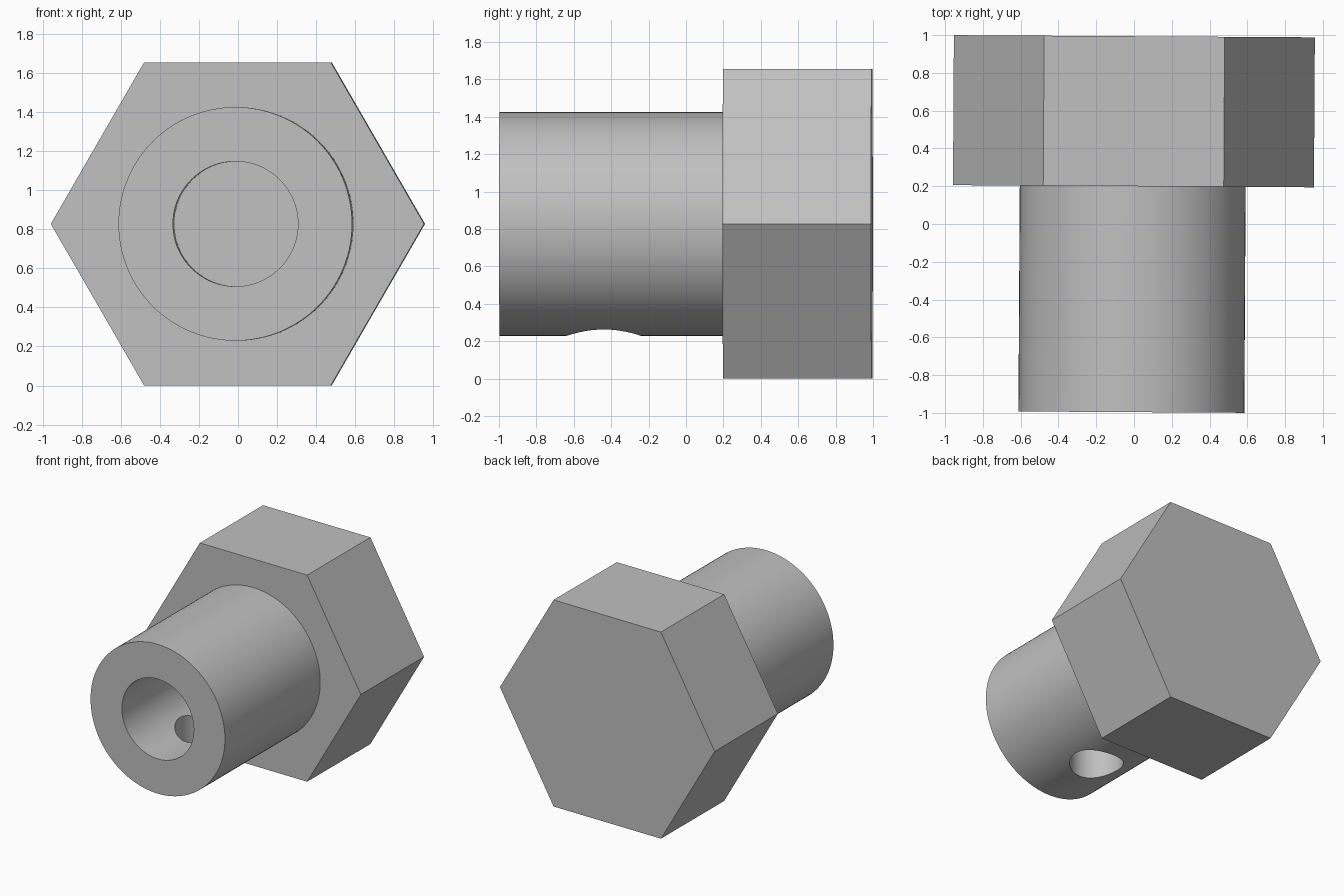
import bpy
import math
from mathutils import Matrix, Vector

if "Cube" in bpy.data.objects:
    bpy.data.objects.remove(bpy.data.objects["Cube"], do_unlink=True)

AXIS_Z = 0.8275
HEAD_FRONT = 0.20
BACK, FRONT = 0.994, -0.996

# Plain grey metal
grey = bpy.data.materials.new("grey_metal")
grey.use_nodes = True
grey.diffuse_color = (0.53, 0.53, 0.53, 1)
grey.node_tree.nodes["Principled BSDF"].inputs["Base Color"].default_value = grey.diffuse_color


def rod(name, radius, start, end, sides):
    """Prism or cylinder from start to end, with a corner on +x."""
    start, end = Vector(start), Vector(end)
    direction = end - start
    bpy.ops.mesh.primitive_cylinder_add(vertices=sides, radius=radius, depth=direction.length)
    obj = bpy.context.object
    obj.name = name
    turn = direction.to_track_quat('Z', 'X').to_matrix().to_4x4()
    spin = Matrix.Rotation(math.pi / 2, 4, 'Z')
    obj.data.transform(Matrix.Translation((start + end) / 2) @ turn @ spin)
    obj.data.materials.append(grey)
    return obj


def combine(body, other, operation):
    mod = body.modifiers.new(operation.lower(), 'BOOLEAN')
    mod.operation, mod.object, mod.solver = operation, other, 'EXACT'
    bpy.context.view_layer.objects.active = body
    bpy.ops.object.modifier_apply(modifier=mod.name)
    bpy.data.objects.remove(other, do_unlink=True)


# Hexagonal head
corner = AXIS_Z / math.cos(math.pi / 6)
body = rod("hex_head_fitting", corner, (0, HEAD_FRONT, AXIS_Z), (0, BACK, AXIS_Z), 6)
across = max(v.co.x for v in body.data.vertices)
if across < corner - 0.01:
    centre = Matrix.Translation((0, 0, AXIS_Z))
    body.data.transform(centre @ Matrix.Rotation(math.pi / 6, 4, 'Y') @ centre.inverted())

# Round shank fused into the head
shank = rod("shank", 0.598, (-0.004, FRONT, AXIS_Z), (-0.004, HEAD_FRONT + 0.1, AXIS_Z), 128)
combine(body, shank, 'UNION')

# Blind bore along the shank, and the round port through its underside
bore = rod("bore_cutter", 0.32, (-0.003, FRONT - 0.2, AXIS_Z), (-0.003, HEAD_FRONT, AXIS_Z), 96)
combine(body, bore, 'DIFFERENCE')
port = rod("port_cutter", 0.198, (-0.003, -0.44, -0.2), (-0.003, -0.44, AXIS_Z), 64)
combine(body, port, 'DIFFERENCE')

# Slight turn of the whole part about the vertical
body.data.transform(Matrix.Translation((-0.004, 0, 0)) @ Matrix.Rotation(-0.006, 4, 'Z'))

bpy.ops.object.select_all(action='DESELECT')
body.select_set(True)
bpy.context.view_layer.objects.active = body
bpy.ops.object.shade_smooth_by_angle(angle=math.radians(30))
